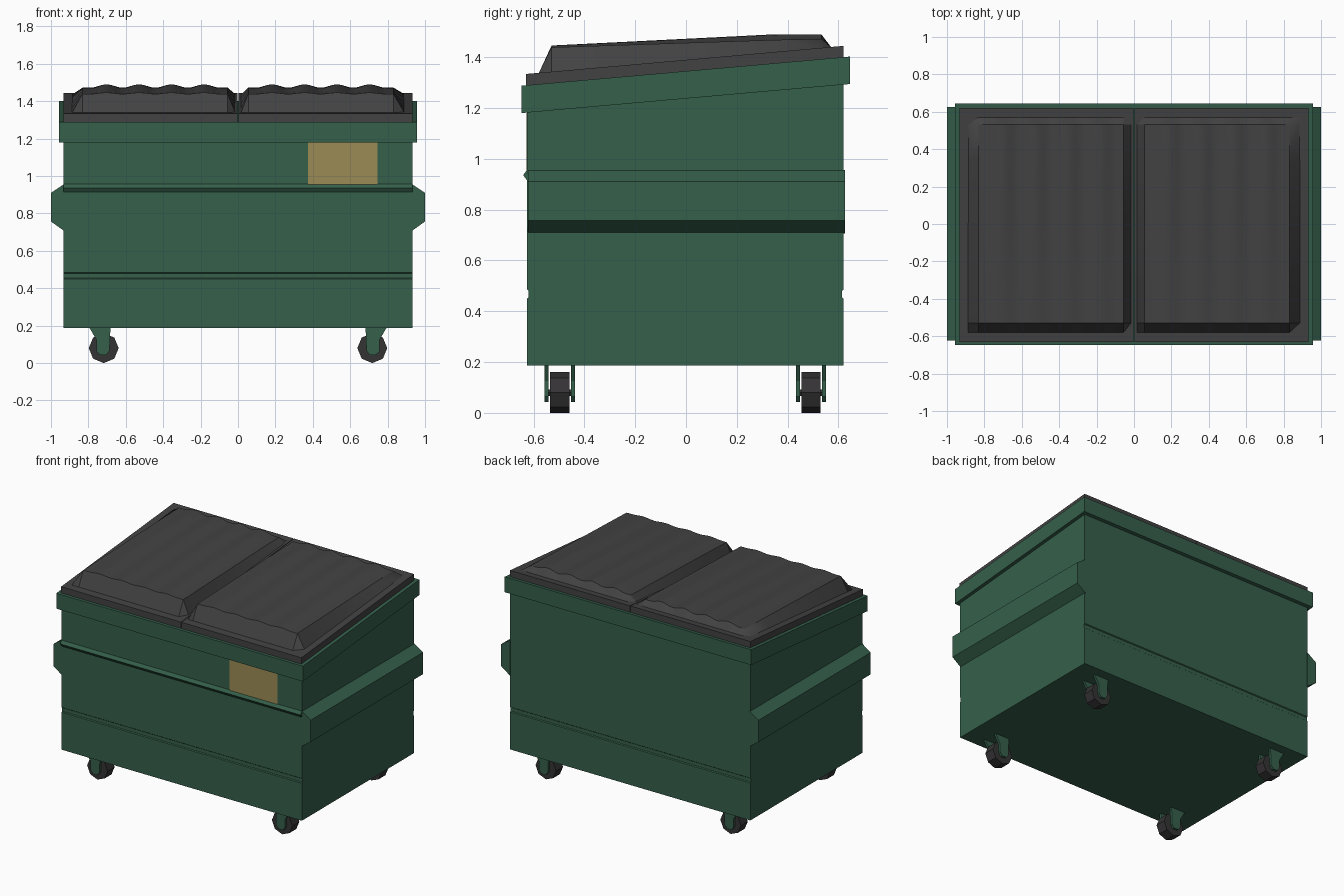
import bpy, bmesh, math

if "Cube" in bpy.data.objects:
    bpy.data.objects.remove(bpy.data.objects["Cube"])


def material(name, rgb):
    m = bpy.data.materials.new(name)
    m.diffuse_color = (*rgb, 1)
    m.use_nodes = True
    m.node_tree.nodes["Principled BSDF"].inputs["Base Color"].default_value = m.diffuse_color
    return m


GREEN = material("green_paint", (0.035, 0.115, 0.07))
BLACK = material("black_plastic", (0.055, 0.055, 0.055))
RUBBER = material("dark_rubber", (0.035, 0.033, 0.035))
YELLOW = material("yellow_panel", (0.33, 0.26, 0.09))
SLOPE = 0.0885


def finish(name, bm, mat, smooth=False):
    bmesh.ops.recalc_face_normals(bm, faces=bm.faces)
    me = bpy.data.meshes.new(name)
    bm.to_mesh(me)
    bm.free()
    me.materials.append(mat)
    ob = bpy.data.objects.new(name, me)
    bpy.context.collection.objects.link(ob)
    if smooth:
        bpy.ops.object.select_all(action='DESELECT')
        ob.select_set(True)
        bpy.context.view_layer.objects.active = ob
        bpy.ops.object.shade_smooth_by_angle(angle=math.radians(30))
    return ob


def prism(name, pts, axis, a, b, mat):
    """Extrude a 2D outline along x (pts are y,z) or along y (pts are x,z)."""
    bm = bmesh.new()
    place = (lambda p, t: (t, *p)) if axis == 'x' else (lambda p, t: (p[0], t, p[1]))
    r0 = [bm.verts.new(place(p, a)) for p in pts]
    r1 = [bm.verts.new(place(p, b)) for p in pts]
    n = len(pts)
    bm.faces.new(r0)
    bm.faces.new(r1[::-1])
    for i in range(n):
        bm.faces.new((r0[i], r0[(i + 1) % n], r1[(i + 1) % n], r1[i]))
    return finish(name, bm, mat)


def slanted(y0, y1, low, high):
    """Sloping slab outline; heights are given at its front edge."""
    d = SLOPE * (y1 - y0)
    return [(y0, low), (y1, low + d), (y1, high + d), (y0, high)]


# Body: side profile with front ridge and shallow grooves front and back
prism("body", [(-0.625, 0.187), (0.62, 0.187),
               (0.62, 0.45), (0.614, 0.455), (0.614, 0.48), (0.62, 0.485),
               (0.62, 1.33), (-0.625, 1.22),
               (-0.625, 0.957), (-0.641, 0.936), (-0.625, 0.914),
               (-0.625, 0.485), (-0.619, 0.48), (-0.619, 0.455), (-0.625, 0.45)],
      'x', -0.934, 0.934, GREEN)

# Slanted rim
prism("rim", slanted(-0.648, 0.645, 1.18, 1.288), 'x', -0.958, 0.958, GREEN)

# Yellow front panel
prism("front_panel", [(0.375, 0.955), (0.745, 0.955), (0.745, 1.18), (0.375, 1.18)],
      'y', -0.628, -0.62, YELLOW)


def lid_base_z(y):
    return 1.334 + SLOPE * (y + 0.63)


def lid_top_z(x, y):
    """Ribbed top whose ribs grow toward the back, then level off."""
    valley = 1.437 + (y + 0.529) / 1.062 * 0.031
    peak = 1.446 + min((y + 0.529) / 0.876, 1) * 0.044
    wave = 0.5 - 0.5 * math.cos(4 * 2 * math.pi * (x - 0.095) / 0.695)
    if not 0.095 < x < 0.79:
        wave = 0
    return valley + (peak - valley) * (0.2 + 0.8 * wave)


def lid_panel(name, s):
    bm = bmesh.new()
    rows = [-0.58, -0.529, -0.3, 0, 0.347, 0.533, 0.572]
    n = 33
    tops = [0.055] + [0.095 + 0.695 * i / (n - 1) for i in range(n)] + [0.832]
    cols = [0.015] + tops + [0.888]
    grid = []
    for j, y in enumerate(rows):
        line = []
        for i, x in enumerate(cols):
            edge = j in (0, len(rows) - 1) or i in (0, len(cols) - 1)
            z = lid_base_z(y) - 0.002 if edge else lid_top_z(x, y)
            line.append(bm.verts.new((s * x, y, z)))
        grid.append(line)
    for j in range(len(rows) - 1):
        for i in range(len(cols) - 1):
            q = (grid[j][i], grid[j][i + 1], grid[j + 1][i + 1], grid[j + 1][i])
            bm.faces.new(q if s > 0 else q[::-1])
    # close the underside so the shell is solid
    border = [e for e in bm.edges if e.is_boundary]
    bmesh.ops.contextual_create(bm, geom=border)
    return finish(name, bm, BLACK, True)


# Casters: octagonal wheel held between two tapered fork plates
def caster(name, s, y):
    wheel = [(s * 0.718 + 0.08 * math.cos(k * math.pi / 4),
              0.08 + 0.08 * math.sin(k * math.pi / 4)) for k in range(8)]
    prism(name + "_wheel", wheel, 'y', y - 0.038, y + 0.038, RUBBER)
    fork = [(0.682, 0.19), (0.795, 0.19), (0.757, 0.125), (0.757, 0.065),
            (0.738, 0.042), (0.705, 0.042), (0.687, 0.065)]
    for tag, d in (("front", -0.052), ("rear", 0.052)):
        prism(f"{name}_fork_{tag}", [(s * x, z) for x, z in fork],
              'y', y + d - 0.008, y + d + 0.008, GREEN)
    prism(name + "_axle", [(s * 0.718 + 0.015 * math.cos(k * math.pi / 3),
                            0.08 + 0.015 * math.sin(k * math.pi / 3)) for k in range(6)],
          'y', y - 0.055, y + 0.055, RUBBER)


# Mirrored parts: fork pockets, lids, casters
for side, s in (("left", -1), ("right", 1)):
    prism(f"{side}_lift_pocket",
          [(s * x, z) for x, z in ((0.93, 0.707), (1.0, 0.757), (1.0, 0.91), (0.93, 0.957))],
          'y', -0.622, 0.625, GREEN)
    prism(f"{side}_lid_base", slanted(-0.63, 0.62, 1.27, 1.334),
          'x', *sorted((s * 0.002, s * 0.934)), BLACK)
    lid_panel(f"{side}_lid_panel", s)
    for end, y in (("front", -0.497), ("back", 0.492)):
        caster(f"{side}_{end}_caster", s, y)
